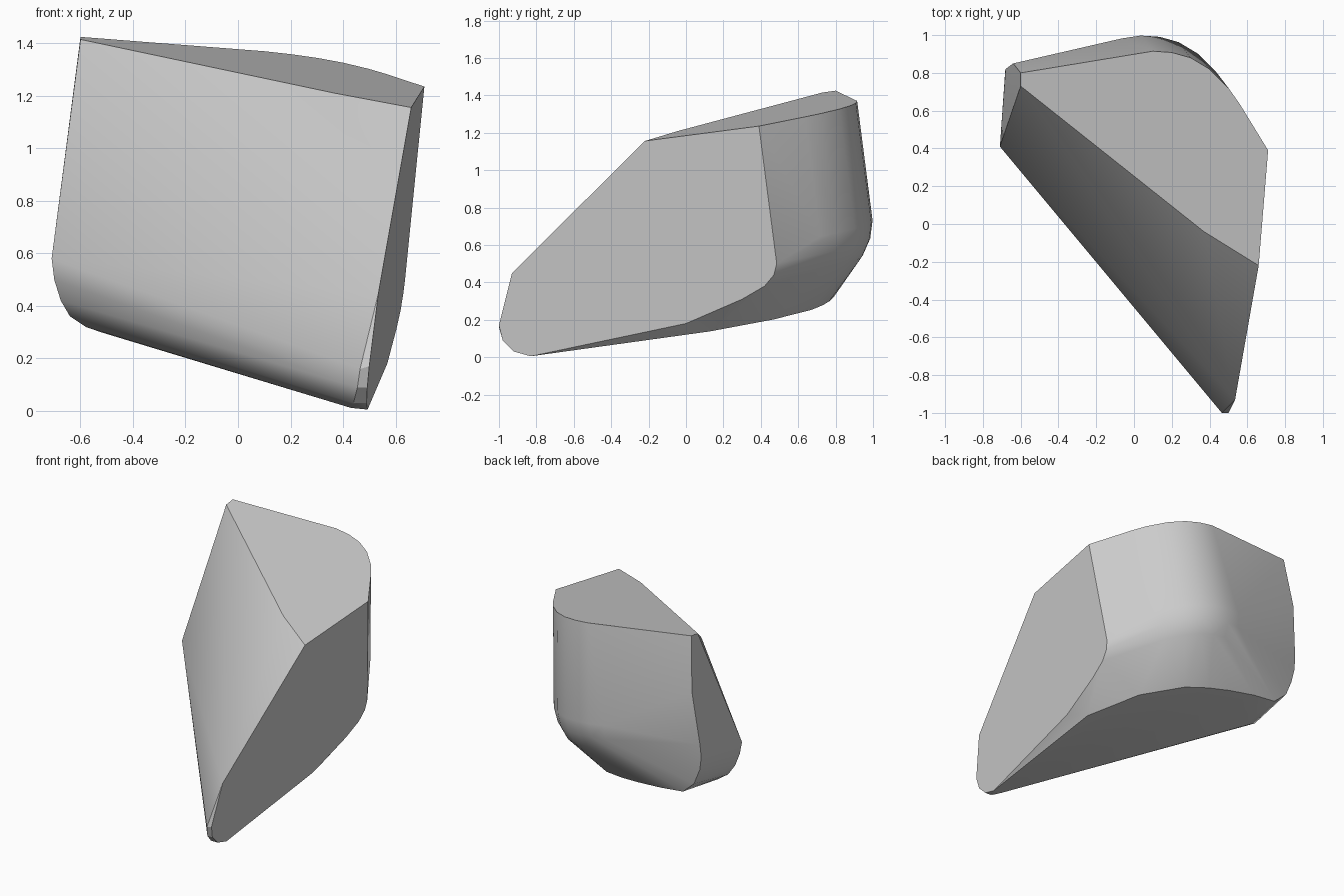
import bpy
import bmesh
import math
from mathutils import Vector

cube = bpy.data.objects.get("Cube")
if cube:
    bpy.data.objects.remove(cube, do_unlink=True)


# The three flat sides are planes, so their outlines need two coordinates only
def on_top(x, y):
    return Vector((x, y, 1.253 - 0.101 * x + 0.139 * y))


def on_right_side(y, z):
    return Vector((0.549 + 0.0676 * y + 0.109 * z, y, z))


def on_base(x, y):
    return Vector((x, y, 0.173 - 0.105 * x + 0.14 * y))


# Sloping top: straight front edge and rounded back edge
top_front = [(-.6, .8), (-.6, .73), (.37, -.04), (.66, -.22), (.71, .39)]
top_back = [(0, .9), (.1, .915), (.2, .908), (.3, .88), (.4, .82), (.5, .72), (.56, .635)]
points = [on_top(*p) for p in top_front + top_back]

# Flat right side: rounded nose, lower edge and rounded back corner
right_outline = [(-.93, .45), (-1, .17), (-.98, .09), (-.92, .03), (-.83, .005),
                 (0, .18), (.3, .31), (.42, .38), (.47, .44), (.485, .5)]
points += [on_right_side(*p) for p in right_outline]

# Flat base with a rounded back edge
base_outline = [(.43, -.83), (.505, .13), (.35, .47), (.13, .672), (-.02, .73),
                (-.17, .765), (-.36, .79), (-.53, .79), (-.52, .51)]
points += [on_base(*p) for p in base_outline]

# Back wall: the top's back edge swept down, then drawn in to round the corner
sweep = Vector((-.073, .095, -.735))
centre = Vector((.05, .2, 0))
for amount, pull in ((.87, 0), (1, .025), (1.12, .075)):
    for p in top_back:
        q = on_top(*p) + sweep * amount
        inward = centre - q
        inward.z = 0
        points.append(q + inward.normalized() * pull)

# Left side: front corner curve and back corner curve
left_curves = [(-.71, .41, .58), (-.7, .42, .5), (-.675, .435, .42), (-.64, .46, .36),
               (-.58, .485, .32), (-.64, .85, 1.07), (-.68, .82, .71),
               (-.682, .81, .62), (-.665, .8, .53), (-.62, .8, .42)]
# Thin chamfer at the nose
nose = [(.465, -1, .16), (.455, -.98, .09), (.44, -.92, .03)]
points += [Vector(p) for p in left_curves + nose]

# Skin the outline points into one solid
bm = bmesh.new()
for p in points:
    bm.verts.new(p)
result = bmesh.ops.convex_hull(bm, input=bm.verts)
loose = {v for v in result["geom_interior"] + result["geom_unused"]
         if isinstance(v, bmesh.types.BMVert)}
bmesh.ops.delete(bm, geom=list(loose), context="VERTS")
bmesh.ops.dissolve_limit(bm, angle_limit=math.radians(1.5), verts=bm.verts, edges=bm.edges)
bmesh.ops.recalc_face_normals(bm, faces=bm.faces)
mesh = bpy.data.meshes.new("stone_block")
bm.to_mesh(mesh)
bm.free()

block = bpy.data.objects.new("stone_block", mesh)
bpy.context.collection.objects.link(block)

# Single grey material
grey = bpy.data.materials.new("light_grey")
grey.use_nodes = True
colour = (0.6, 0.6, 0.6, 1)
grey.diffuse_color = colour
grey.node_tree.nodes["Principled BSDF"].inputs["Base Color"].default_value = colour
mesh.materials.append(grey)

# Soft curves with crisp borders
bpy.ops.object.select_all(action="DESELECT")
block.select_set(True)
bpy.context.view_layer.objects.active = block
bpy.ops.object.shade_smooth_by_angle(angle=math.radians(28))
